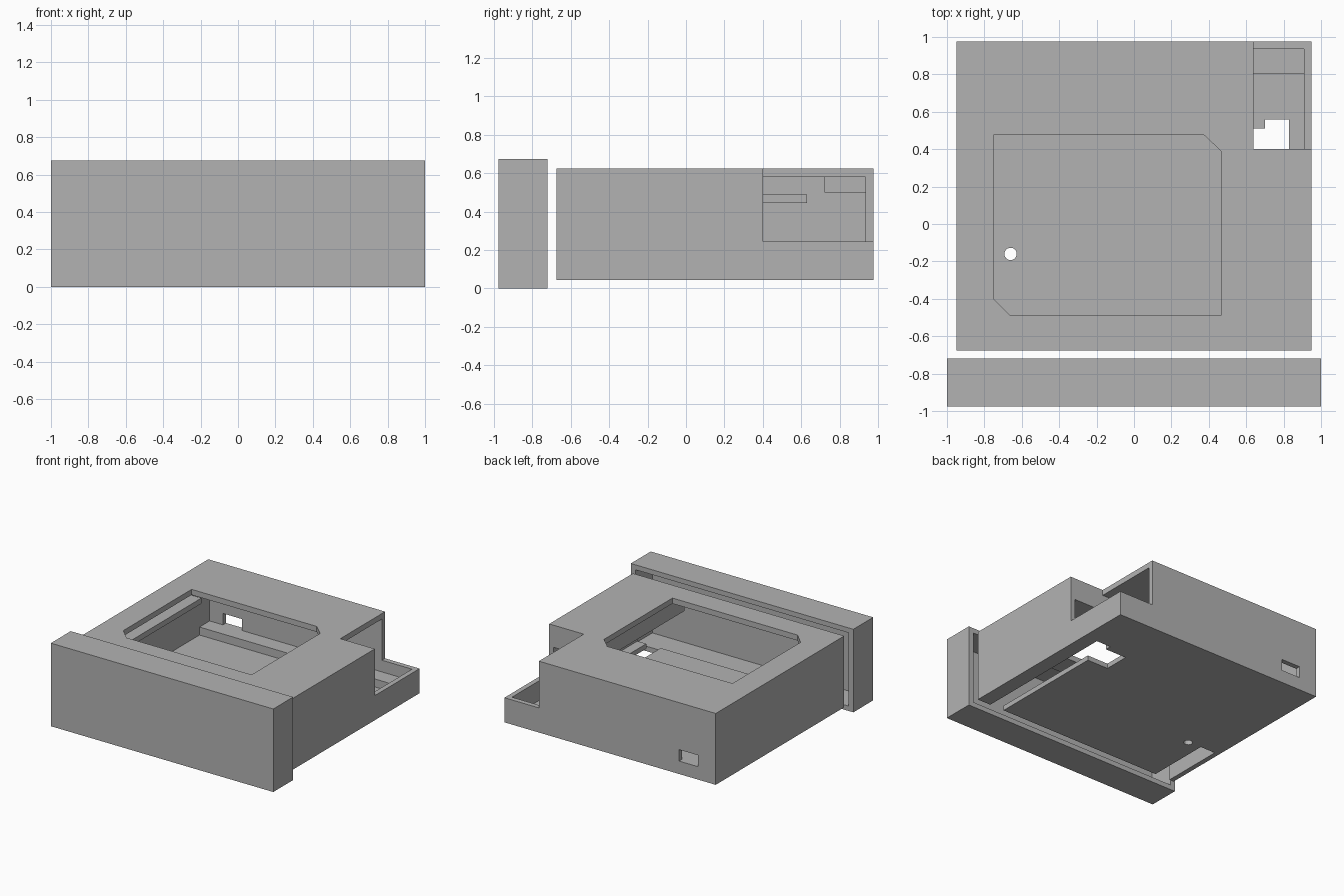
import bpy
import bmesh

default = bpy.data.objects.get("Cube")
if default:
    bpy.data.objects.remove(default, do_unlink=True)

grey = bpy.data.materials.new("plain_grey")
grey.use_nodes = True
colour = (0.45, 0.45, 0.45, 1)
grey.diffuse_color = colour
grey.node_tree.nodes["Principled BSDF"].inputs["Base Color"].default_value = colour


def prism(name, outline, z0, z1):
    """Upright solid with the given plan outline."""
    bm = bmesh.new()
    base = bm.faces.new([bm.verts.new((x, y, z0)) for x, y in outline])
    top = bmesh.ops.extrude_face_region(bm, geom=[base])["geom"]
    verts = [v for v in top if isinstance(v, bmesh.types.BMVert)]
    bmesh.ops.translate(bm, verts=verts, vec=(0, 0, z1 - z0))
    bmesh.ops.recalc_face_normals(bm, faces=bm.faces)
    mesh = bpy.data.meshes.new(name)
    bm.to_mesh(mesh)
    bm.free()
    mesh.materials.append(grey)
    obj = bpy.data.objects.new(name, mesh)
    bpy.context.collection.objects.link(obj)
    return obj


def box(name, x, y, z):
    outline = [(x[0], y[0]), (x[1], y[0]), (x[1], y[1]), (x[0], y[1])]
    return prism(name, outline, z[0], z[1])


def carve(target, cutter):
    """Cut one solid out of another and discard the cutter."""
    cutter.hide_render = True
    mod = target.modifiers.new("cut", "BOOLEAN")
    mod.operation = "DIFFERENCE"
    mod.solver = "EXACT"
    mod.object = cutter
    bpy.context.view_layer.objects.active = target
    bpy.ops.object.modifier_apply(modifier=mod.name)
    bpy.data.objects.remove(cutter, do_unlink=True)


# Main case: a shell open at the front, with one rear corner lowered
BACK, FRONT, WALL = 0.975, -0.675, 0.91
FLOOR = (0, 0.2)
case = box("case", (-0.95, 0.95), (FRONT, BACK), (0.045, 0.625))
carve(case, box("cavity", (-WALL, WALL), (-0.8, 0.935), (0.085, 0.58)))
carve(case, box("corner_notch", (0.64, 1.1), (0.4, 1.1), (0.245, 0.8)))

# Window in the lid, with two clipped corners
window = [(-0.75, 0.475), (-0.75, -0.4), (-0.66, -0.49),
          (0.465, -0.49), (0.465, 0.39), (0.375, 0.475)]
carve(case, prism("window", window, 0.5, 0.8))

# Floor openings and rear port
side_channel = [(0.70, -0.8), (0.83, -0.8), (0.83, 0.56), (0.70, 0.56),
                (0.70, 0.51), (0.51, 0.51), (0.51, 0.30), (0.70, 0.30)]
carve(case, prism("side_channel", side_channel, -0.1, 0.2))
carve(case, box("short_channel", (-WALL, -0.775), (-0.8, -0.15), (-0.1, 0.2)))
carve(case, box("rear_port", (-0.79, -0.62), (0.9, 1.1), (0.15, 0.243)))

# Round hole in the floor
bpy.ops.mesh.primitive_cylinder_add(vertices=24, radius=0.033, depth=0.4,
                                    location=(-0.66, -0.16, 0.05))
carve(case, bpy.context.object)

# Inner ledge, rails and stop
box("rear_ledge", (-WALL, WALL), (0.805, 0.935), (0.085, 0.15))
box("inner_rail", (-WALL, -0.77), (FRONT, 0.63), (0.445, 0.49))
box("inner_block", (0.485, WALL), (FRONT, 0.4), (0.445, 0.58))
box("rear_stop", (-WALL, -0.75), (0.72, 0.935), (0.5, 0.58))

# Front cover: a hollow cap open toward the case
cover = box("front_cover", (-1, 1), (-0.975, -0.72), (0, 0.675))
carve(cover, box("cover_cavity", (-0.957, 0.957), (-0.935, -0.5), (0.04, 0.635)))
